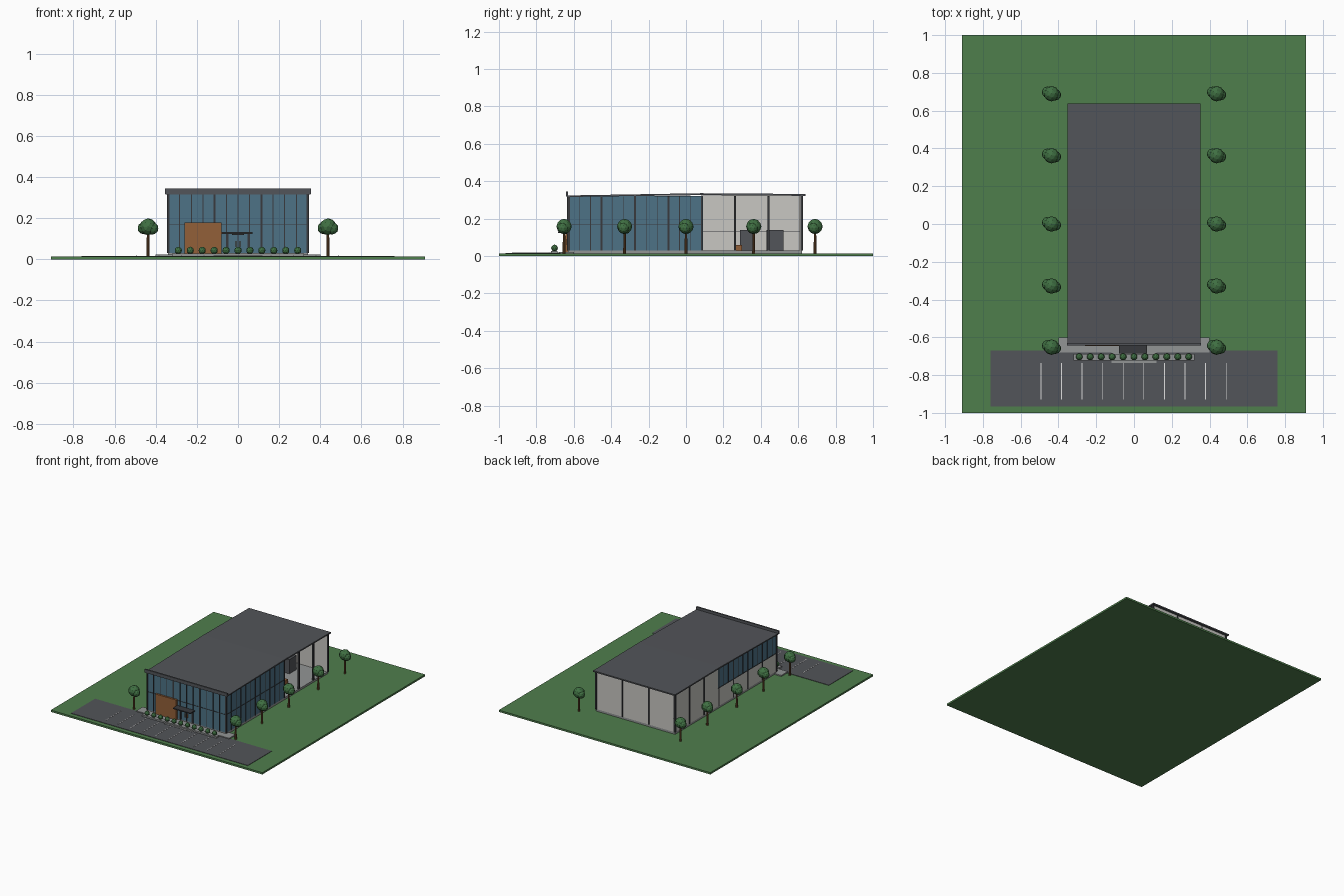
import bpy, bmesh
from mathutils import Matrix

cube = bpy.data.objects.get("Cube")
if cube:
    bpy.data.objects.remove(cube, do_unlink=True)


def material(name, r, g, b):
    m = bpy.data.materials.new(name)
    m.use_nodes = True
    m.diffuse_color = (r, g, b, 1)
    m.node_tree.nodes["Principled BSDF"].inputs["Base Color"].default_value = (r, g, b, 1)
    return m


grass = material("grass green", .078, .21, .073)
asphalt = material("dark grey", .085, .09, .1)
panel = material("off white panel", .58, .57, .54)
glass = material("blue glass", .075, .17, .24)
wood = material("orange wood", .29, .115, .04)
leaf = material("leaf green", .05, .16, .055)
bark = material("bark brown", .16, .07, .026)
metal = material("dark metal", .04, .042, .047)
concrete = material("concrete grey", .29, .3, .3)
paint = material("white paint", .75, .75, .75)


def finish(name, bm, mat):
    mesh = bpy.data.meshes.new(name)
    bmesh.ops.recalc_face_normals(bm, faces=bm.faces)
    bm.to_mesh(mesh)
    bm.free()
    mesh.materials.append(mat)
    ob = bpy.data.objects.new(name, mesh)
    bpy.context.collection.objects.link(ob)
    return ob


def boxes(name, mat, *spans):
    """One object of boxes, each given as (x range, y range, z range)."""
    bm = bmesh.new()
    for span in spans:
        mid = [(a + b) / 2 for a, b in span]
        size = [b - a for a, b in span]
        bmesh.ops.create_cube(bm, size=1, matrix=Matrix.Translation(mid) @ Matrix.Diagonal((*size, 1)))
    return finish(name, bm, mat)


def around(c, half):
    return (c - half, c + half)


# Building limits
W, FRONT, BACK, SPLIT = .34, -.63, .62, .09
GROUND, FLOOR, TOP = .014, .03, .318
SILL = .17
BAY = (BACK - FRONT) / 7
bays_y = [FRONT + i * BAY for i in range(8)]
bays_x = [-W + i * 2 * W / 3 for i in range(4)]

# Site
boxes("lawn", grass, ((-.91, .91), (-1, 1), (0, GROUND)))
boxes("parking_lot", asphalt, ((-.76, .76), (-.965, -.67), (GROUND, .017)))
boxes("parking_lines", paint,
      *[(around(-.493 + i * .109, .002), (-.93, -.735), (.017, .0185)) for i in range(10)])
boxes("front_walk", concrete, ((-.4, .4), (-.68, -.6), (GROUND, .023)),
      ((-.12, .12), (-.735, -.68), (GROUND, .019)))
boxes("planter", concrete, ((-.32, .32), (-.722, -.688), (GROUND, .028)))
boxes("floor_slab", concrete, ((-W, W), (FRONT, BACK), (GROUND, FLOOR)))

# Glazed front hall
boxes("front_glass", glass, ((-W, W), (FRONT, FRONT + .008), (FLOOR, TOP)))
boxes("right_glass", glass, ((W - .008, W), (FRONT, SPLIT), (FLOOR, TOP + .004)))
boxes("left_clerestory", glass, ((-W, -W + .008), (FRONT, SPLIT), (SILL, TOP + .004)))

# Wall panels; the bays behind the hall stay open on one side
boxes("left_panels", panel, ((-W, -W + .012), (FRONT + .008, SPLIT), (FLOOR, SILL)),
      ((-W, -W + .012), (SPLIT, BACK), (FLOOR, TOP + .006)))
boxes("back_panels", panel, ((-W, W), (BACK - .012, BACK), (FLOOR, TOP + .004)))
boxes("partition_wall", panel, ((-W, W), (SPLIT - .01, SPLIT), (FLOOR, TOP + .006)))

# Window frames
minor_x = [-W + i * W / 6 for i in range(1, 12)]
minor_y = [FRONT + i * BAY / 3 for i in range(1, 12)]
boxes("front_mullions", metal,
      *[(around(x, .0022), (FRONT - .004, FRONT), (FLOOR, TOP)) for x in minor_x],
      ((-W, W), (FRONT - .003, FRONT), around(SILL, .0015)))
boxes("right_mullions", metal,
      *[((W, W + .003), around(y, .0018), (FLOOR, TOP)) for y in minor_y],
      ((W, W + .003), (FRONT, SPLIT), around(SILL, .0015)))
boxes("left_mullions", metal,
      *[((-W - .003, -W), around(y, .0018), (SILL, TOP)) for y in minor_y],
      ((-W - .003, -W), (FRONT, SPLIT), around(SILL, .002)))

# Structural columns and inner rail
boxes("side_columns", metal,
      *[(around(side * (W - .002), .006), around(y, .005), (FLOOR, TOP + .004))
        for side in (-1, 1) for y in bays_y])
boxes("end_columns", metal,
      *[(around(x, .005), around(y, .006), (FLOOR, TOP + .003))
        for x in bays_x for y in (FRONT + .003, BACK - .003)])
boxes("wall_rail", metal, ((-W + .012, -W + .016), (SPLIT, BACK), around(.133, .0015)))

# Shallow ridged roof, extruded sideways from its profile
bm = bmesh.new()
profile = [(-.635, .316), (.08, .326), (.638, .322), (.638, .332), (.08, .336), (-.635, .324)]
cap = bm.faces.new([bm.verts.new((-.352, y, z)) for y, z in profile])
side = bmesh.ops.extrude_face_region(bm, geom=[cap])["geom"]
bmesh.ops.translate(bm, vec=(.704, 0, 0), verts=[v for v in side if isinstance(v, bmesh.types.BMVert)])
finish("roof", bm, asphalt)
boxes("front_fascia", asphalt, ((-.354, .354), (-.642, -.63), (.318, .344)))

# Entrance
boxes("entry_wall", wood, ((-.26, -.08), (-.645, -.63), (.023, .178)))
boxes("entry_canopy", metal, ((-.08, .07), (-.685, -.63), (.124, .132)),
      (around(0, .03), (-.66, -.63), (.117, .124)))
boxes("door_frame", metal,
      *[(around(x, .003), (-.637, -.63), (FLOOR, .124)) for x in (-.05, 0, .05)])
boxes("door_handles", wood,
      *[(around(x, .002), (-.64, -.632), (.06, .09)) for x in (-.01, .01)])

# Equipment inside the open bays
boxes("machines", asphalt, ((0, .14), (.29, .37), (FLOOR, .14)),
      ((0, .14), (.43, .52), (FLOOR, .14)))
boxes("crate", wood, ((.16, .22), (.265, .3), (FLOOR, .06)))


def blobs(name, mat, level, spheres):
    """Faceted foliage made of (x, y, z, radius) balls."""
    bm = bmesh.new()
    for x, y, z, r in spheres:
        bmesh.ops.create_icosphere(bm, subdivisions=level, radius=r,
                                   matrix=Matrix.Translation((x, y, z)))
    return finish(name, bm, mat)


# Shrubs in the planter
blobs("shrubs", leaf, 2, [(-.29 + i * .058, -.703, .043, .018) for i in range(11)])

# Rows of trees along both sides
for label, x in (("left", .437), ("right", -.437)):
    for i, y in enumerate((-.652, -.328, 0, .362, .69)):
        blobs(f"{label}_tree_crown_{i + 1}", leaf, 2,
              [(x, y, .158, .041), (x - .021, y + .008, .152, .03), (x + .021, y - .006, .15, .03)])
        bm = bmesh.new()
        bmesh.ops.create_cone(bm, cap_ends=True, segments=8, radius1=.008, radius2=.006,
                              depth=.12, matrix=Matrix.Translation((x, y, GROUND + .06)))
        finish(f"{label}_tree_trunk_{i + 1}", bm, bark)
